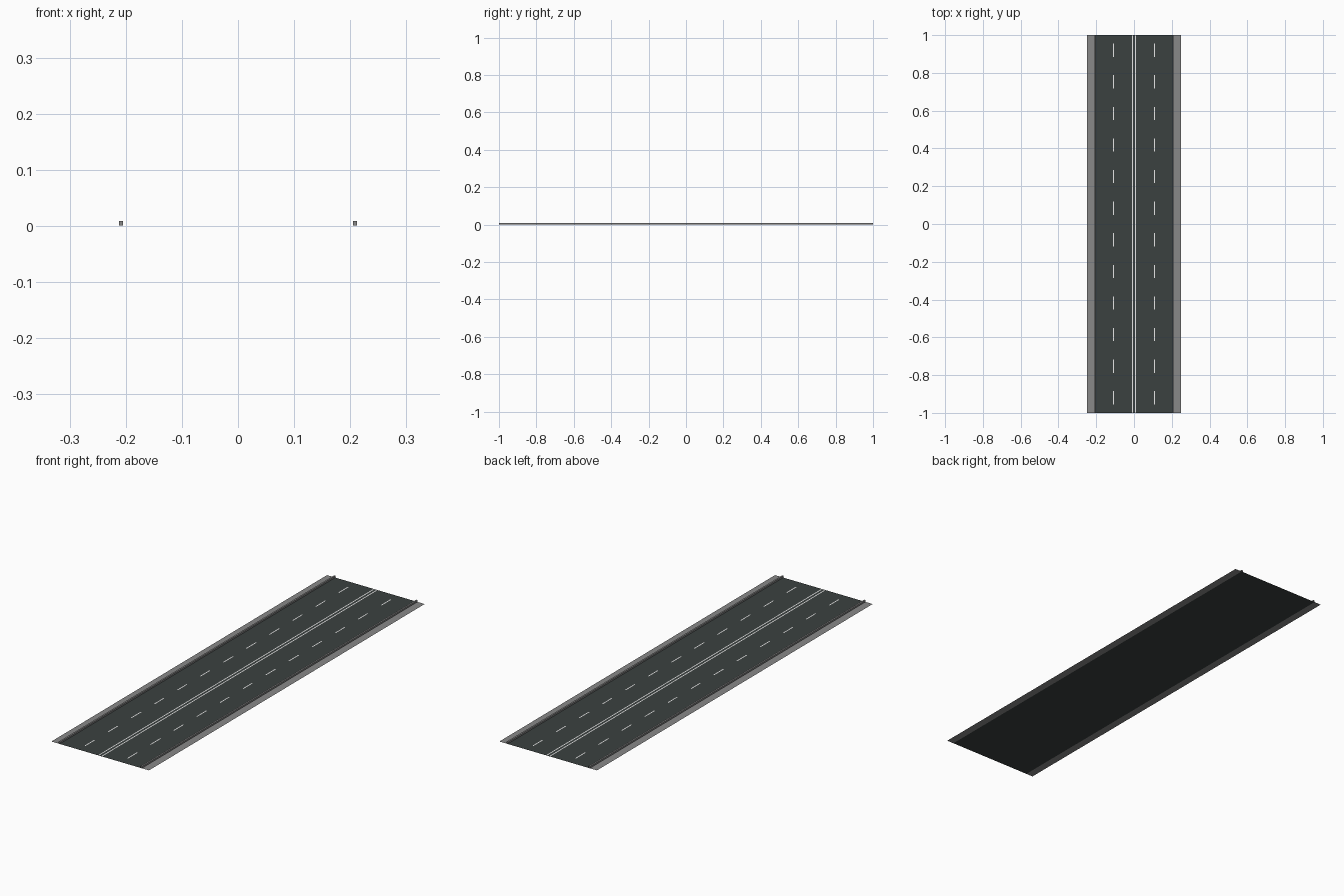
import bpy
import bmesh

if "Cube" in bpy.data.objects:
    bpy.data.objects.remove(bpy.data.objects["Cube"])


def material(name, rgb):
    m = bpy.data.materials.new(name)
    m.diffuse_color = (*rgb, 1.0)
    m.use_nodes = True
    m.node_tree.nodes["Principled BSDF"].inputs["Base Color"].default_value = m.diffuse_color
    return m


ASPHALT = material("dark asphalt", (0.043, 0.053, 0.051))
CONCRETE = material("grey concrete", (0.25, 0.25, 0.25))
PAINT = material("white paint", (0.85, 0.85, 0.85))

HALF_LENGTH = 1.0
CURB_IN, CURB_OUT, CURB_TOP = 0.205, 0.2125, 0.0085
WALK_OUT = 0.248
PAINT_Z = 0.0008


def finish(bm, name, mat):
    mesh = bpy.data.meshes.new(name)
    bm.to_mesh(mesh)
    bm.free()
    mesh.materials.append(mat)
    obj = bpy.data.objects.new(name, mesh)
    bpy.context.collection.objects.link(obj)
    return obj


def add_rect(bm, x0, x1, y0, y1, z):
    """Flat rectangle facing up."""
    corners = [(x0, y0), (x1, y0), (x1, y1), (x0, y1)]
    return bm.faces.new([bm.verts.new((x, y, z)) for x, y in corners])


def sheet(name, mat, rects, z):
    bm = bmesh.new()
    for r in rects:
        add_rect(bm, *r, z)
    return finish(bm, name, mat)


def mirror_x(obj):
    mod = obj.modifiers.new("mirror", 'MIRROR')
    mod.use_axis[0] = True
    mod.use_mirror_merge = False


# Road surface, running under the curbs
sheet("road_surface", ASPHALT, [(-CURB_OUT, CURB_OUT, -HALF_LENGTH, HALF_LENGTH)], 0.0)

# Flat sidewalks on both sides
mirror_x(sheet("sidewalks", CONCRETE, [(CURB_OUT, WALK_OUT, -HALF_LENGTH, HALF_LENGTH)], 0.0))

# Raised curbs between road and sidewalk
bm = bmesh.new()
bottom = add_rect(bm, CURB_IN, CURB_OUT, -HALF_LENGTH, HALF_LENGTH, 0.001)
ext = bmesh.ops.extrude_face_region(bm, geom=[bottom], use_keep_orig=True)
for v in ext["geom"]:
    if isinstance(v, bmesh.types.BMVert):
        v.co.z = CURB_TOP
bmesh.ops.recalc_face_normals(bm, faces=bm.faces)
mirror_x(finish(bm, "curbs", CONCRETE))

# Double centre line
mirror_x(sheet("centre_lines", PAINT, [(0.0055, 0.0105, -HALF_LENGTH, HALF_LENGTH)], PAINT_Z))

# Dashed lane dividers
DASHES, PITCH, DASH_HALF, LANE_X = 12, 0.1673, 0.035, 0.108
centres = [(i - (DASHES - 1) / 2) * PITCH for i in range(DASHES)]
mirror_x(sheet("lane_dashes", PAINT,
               [(LANE_X - 0.0025, LANE_X + 0.0025, y - DASH_HALF, y + DASH_HALF) for y in centres],
               PAINT_Z))
